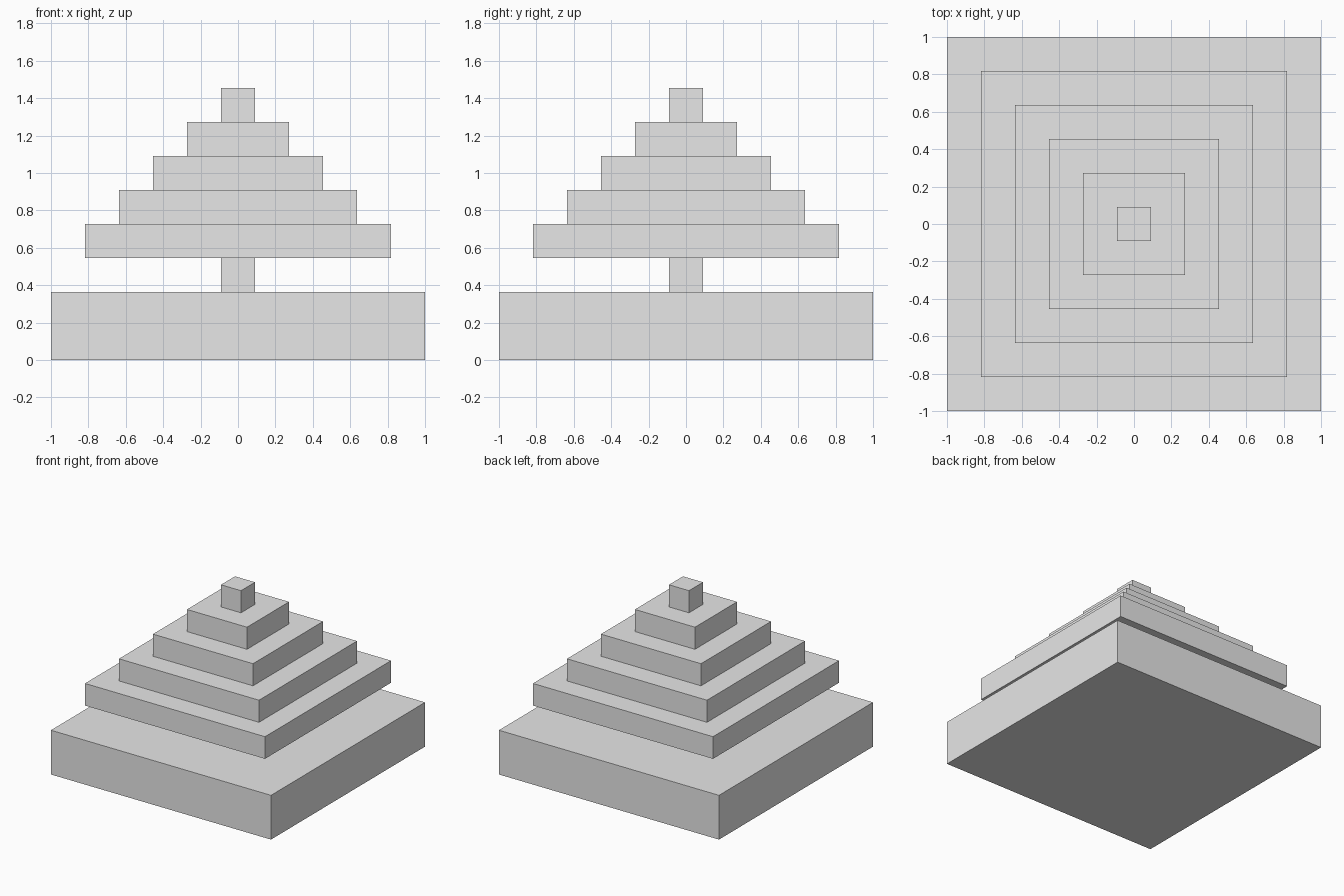
import bpy

default = bpy.data.objects.get("Cube")
if default:
    bpy.data.objects.remove(default, do_unlink=True)

# One block of the stepped design; the base is eleven blocks wide
UNIT = 2 / 11

# Single plain grey
grey = bpy.data.materials.new("light_grey")
grey.use_nodes = True
color = (0.8, 0.8, 0.8, 1)
grey.diffuse_color = color
grey.node_tree.nodes["Principled BSDF"].inputs["Base Color"].default_value = color


def slab(name, width, bottom, height):
    """Square slab, measured in blocks, centred on the vertical axis."""
    bpy.ops.mesh.primitive_cube_add(size=1, location=(0, 0, (bottom + height / 2) * UNIT))
    obj = bpy.context.object
    obj.name = obj.data.name = name
    obj.scale = (width * UNIT, width * UNIT, height * UNIT)
    bpy.ops.object.transform_apply(location=False, rotation=False, scale=True)
    obj.data.materials.append(grey)
    return obj


# Ground slab and trunk
slab("base", 11, 0, 2)
slab("trunk", 1, 2, 1)

# Stepped canopy, each tier two blocks narrower than the one below
for i, width in enumerate(range(9, 0, -2)):
    slab(f"canopy_tier_{i + 1}", width, 3 + i, 1)
